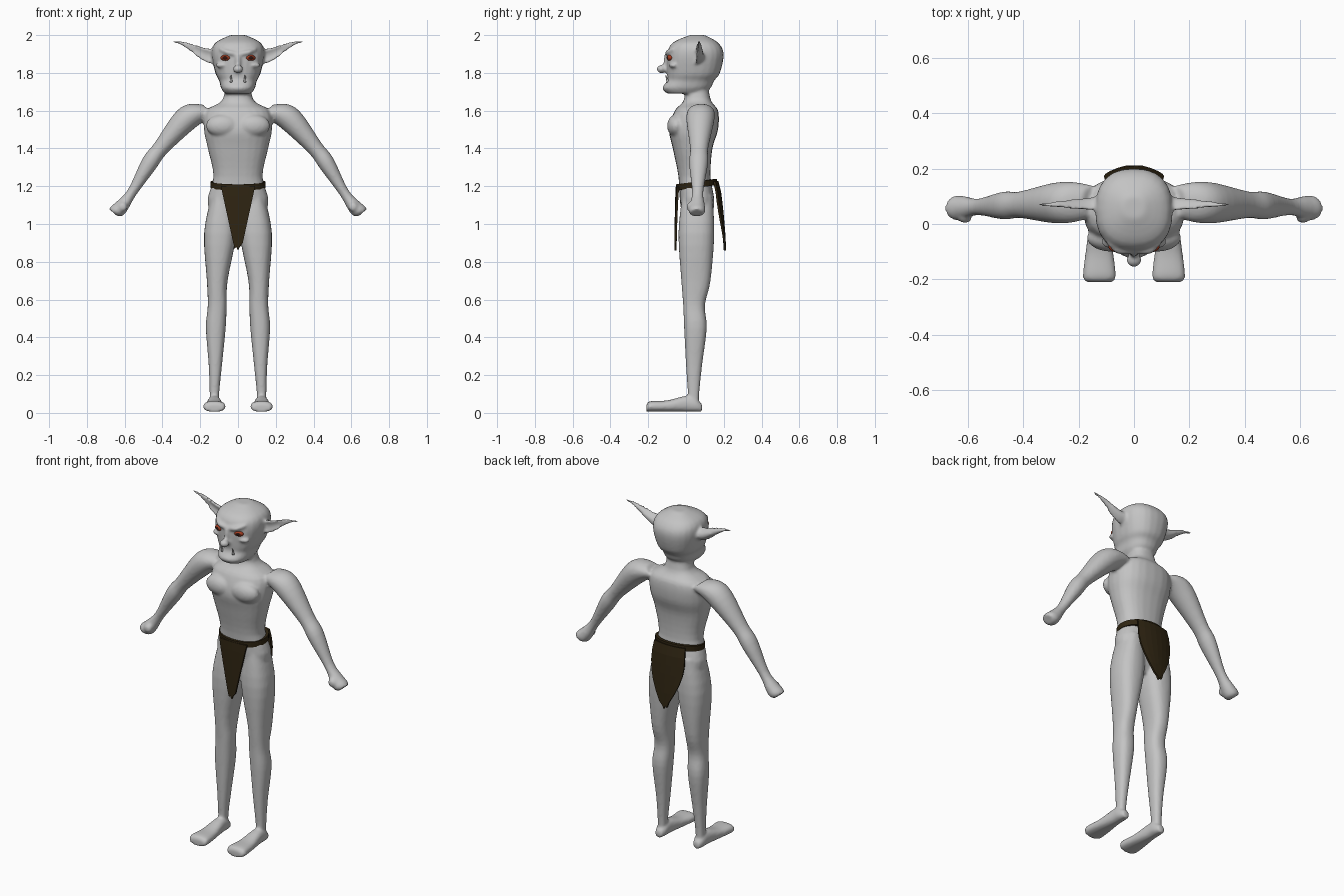
import bpy, bmesh
from math import sin, cos, pi, copysign
from mathutils import Matrix, Vector

default_cube = bpy.data.objects.get("Cube")
if default_cube:
    bpy.data.objects.remove(default_cube)


def material(name, colour):
    mat = bpy.data.materials.new(name)
    mat.use_nodes = True
    mat.diffuse_color = (*colour, 1)
    shader = mat.node_tree.nodes["Principled BSDF"]
    shader.inputs["Base Color"].default_value = (*colour, 1)
    shader.inputs["Roughness"].default_value = .7
    return mat


SKIN = material("grey skin", (.55, .55, .55))
CLOTH = material("dark brown cloth", (.028, .018, .006))
RED = material("red eye", (.36, .045, .015))
PUPIL = material("dark pupil", (.03, .008, .005))
ACROSS, DEPTH, UP = Vector((1, 0, 0)), Vector((0, 1, 0)), Vector((0, 0, 1))
ARM_NORMAL = Vector((.75, 0, .66))


def finish(name, bm, *materials):
    bmesh.ops.recalc_face_normals(bm, faces=bm.faces[:])
    mesh = bpy.data.meshes.new(name)
    bm.to_mesh(mesh)
    bm.free()
    for mat in materials:
        mesh.materials.append(mat)
    obj = bpy.data.objects.new(name, mesh)
    bpy.context.collection.objects.link(obj)
    return obj


def lerp(start, end, t):
    return start + (end - start) * t


def smooth_path(stations, steps=4):
    """Catmull-Rom curve through stations of any dimension."""
    points = [Vector(station) for station in stations]
    points = [points[0]] + points + [points[-1]]
    path = []
    for before, start, end, after in zip(points, points[1:], points[2:], points[3:]):
        leave, arrive = (end - before) / 2, (after - start) / 2
        for step in range(steps):
            t = step / steps
            ease = t * t * (3 - 2 * t)
            path.append(lerp(start, end, ease) + leave * t * (1 - t) ** 2
                        - arrive * t * t * (1 - t))
    return path + [points[-1]]


def loft(bm, stations, u, v, side=1, power=2, bend=0, sides=24):
    """Skin rounded rings; a station is x, y, z, radius along u, radius along v."""
    rings = []
    for *centre, ru, rv in smooth_path(stations):
        ring = []
        for i in range(sides):
            c, s = cos(2 * pi * i / sides), sin(2 * pi * i / sides)
            along_u = ru * copysign(abs(c) ** (2 / power), c) + bend * rv * s * s
            along_v = rv * copysign(abs(s) ** (2 / power), s)
            point = Vector(centre) + u * along_u + v * along_v
            point.x *= side
            ring.append(bm.verts.new(point))
        rings.append(ring)
    for lower, upper in zip(rings, rings[1:]):
        for i in range(sides):
            bm.faces.new((lower[i - 1], lower[i], upper[i], upper[i - 1]))
    bm.faces.new(rings[0])
    bm.faces.new(rings[-1])


def stack(bm, rows, side=1):
    """Upright loft; a row is height, inner x, outer x, front y, back y."""
    loft(bm, [((inner + outer) / 2, (front + back) / 2, z, (outer - inner) / 2,
               (back - front) / 2) for z, inner, outer, front, back in rows],
         ACROSS, DEPTH, side, power=2.4)


def centred_stack(bm, rows):
    stack(bm, [(z, -width, width, front, back) for z, width, front, back in rows])


def blob(bm, centre, size):
    place = Matrix.LocRotScale(Vector(centre), None, Vector(size))
    bmesh.ops.create_uvsphere(bm, u_segments=24, v_segments=16, radius=1, matrix=place)


body = bmesh.new()

# Torso and neck
centred_stack(body, [
    (.95, .05, 0, .1), (1.1, .16, -.03, .15), (1.25, .13, -.04, .13),
    (1.4, .16, -.07, .14), (1.5, .18, -.09, .17), (1.6, .17, -.06, .17),
    (1.66, .08, -.01, .13), (1.8, .07, 0, .11)])

# Head with jutting jaw
centred_stack(body, [
    (1.69, .07, -.1, .08), (1.72, .09, -.125, .13), (1.76, .1, -.1, .15),
    (1.8, .12, -.1, .18), (1.9, .14, -.1, .2), (1.96, .12, -.07, .17),
    (2, .04, .02, .1)])

# Nose bridge and tip
blob(body, (0, -.1, 1.86), (.015, .02, .05))
blob(body, (0, -.13, 1.82), (.027, .025, .022))

for side in (1, -1):
    # Chest muscle
    blob(body, (side * .08, -.05, 1.52), (.09, .05, .06))

    # Leg
    stack(body, [
        (1.15, .03, .14, -.02, .14), (.95, .01, .18, -.04, .15),
        (.7, .055, .165, -.025, .13), (.57, .06, .16, -.015, .1),
        (.45, .065, .17, -.01, .11), (.25, .085, .155, 0, .085),
        (.1, .1, .15, .01, .07), (.03, .1, .15, .01, .07)], side)

    # Foot, resting flat from heel to toe
    foot = [(.085, .02, .02), (.05, .033, .035), (0, .036, .042),
            (-.1, .05, .03), (-.19, .06, .028), (-.21, .045, .018)]
    loft(body, [(.125, y, high + .006, wide, high) for y, wide, high in foot],
         ACROSS, UP, side, power=2.4)

    # Shoulder, arm and fist
    arm = [(.15, 1.6, .05), (.22, 1.59, .065), (.29, 1.54, .065), (.41, 1.4, .043),
           (.47, 1.32, .045), (.56, 1.17, .027), (.61, 1.1, .036), (.64, 1.07, .04),
           (.66, 1.06, .03)]
    loft(body, [(x, .09 - x / 20, z, r * 1.12, r) for x, z, r in arm],
         DEPTH, ARM_NORMAL, side)

    # Thumb
    blob(body, (side * .61, .02, 1.09), (.025, .016, .025))

    # Cupped ear tapering to a point
    ear = []
    for step in range(6):
        t = step / 5
        ear.append((lerp(.12, .345, t), lerp(.08, .07, t), 1.885 + .08 * sin(t * pi / 2) ** 2,
                    lerp(.02, .006, t), lerp(.006, .042, (1 - t * t) ** 2)))
    loft(body, ear, DEPTH, UP, side, bend=-.7)

    # Brow ridge and cheekbone
    loft(body, [(.01, -.1, 1.9, .01, .01), (.06, -.095, 1.91, .014, .013),
                (.1, -.06, 1.925, .01, .01)], DEPTH, UP, side)
    blob(body, (side * .08, -.065, 1.84), (.04, .025, .014))

skin = finish("body", body, SKIN)
blend = skin.modifiers.new("blend", 'REMESH')
blend.mode = 'VOXEL'
blend.voxel_size = .008
blend.use_smooth_shade = True
soften = skin.modifiers.new("soften", 'SMOOTH')
soften.iterations = 5

for side, label in ((1, "left"), (-1, "right")):
    # Eye with a dark pupil on its front
    bm = bmesh.new()
    blob(bm, (0, 0, 0), (1, 1, 1))
    for face in bm.faces:
        middle = face.calc_center_median()
        face.material_index = int(middle.y < 0 and middle.xz.length < .5)
        face.smooth = True
    bmesh.ops.scale(bm, vec=(.027, .016, .016), verts=bm.verts)
    bmesh.ops.rotate(bm, matrix=Matrix.Rotation(side * .25, 3, 'Z'), verts=bm.verts)
    bmesh.ops.translate(bm, vec=(side * .066, -.086, 1.88), verts=bm.verts)
    finish(label + "_eye", bm, RED, PUPIL)

    # Tusk
    bm = bmesh.new()
    loft(bm, [(.036, -.095, 1.75, .008, .008), (.038, -.108, 1.79, .002, .002)],
         ACROSS, DEPTH, side, sides=10)
    for face in bm.faces:
        face.smooth = True
    finish(label + "_tusk", bm, SKIN)


def thicken(obj, amount):
    solid = obj.modifiers.new("thickness", 'SOLIDIFY')
    solid.thickness = amount
    solid.offset = 0


# Belt, rising toward the back
bm = bmesh.new()
bmesh.ops.create_cone(bm, segments=40, radius1=1, radius2=1, depth=.032)
for vert in bm.verts:
    vert.co = (vert.co.x * .137, .056 + vert.co.y * .1, 1.208 + vert.co.z + vert.co.y * .014)
thicken(finish("belt", bm, CLOTH), .018)


def flap(name, heights, widths, depths, bulge, curve):
    """Hanging cloth, narrowing to a frayed hem and bowed across its width."""
    teeth = (0, .03, .02, .04, .02, .01, 0)
    rows, columns = 6, len(teeth) - 1
    bm = bmesh.new()
    grid = []
    for row in range(rows + 1):
        t = row / rows
        width = lerp(*widths, t) + bulge * sin(pi * t)
        line = []
        for column in range(columns + 1):
            x = width * (2 * column / columns - 1)
            z = lerp(*heights, t) - (teeth[column] if row == rows else 0)
            line.append(bm.verts.new((x, lerp(*depths, t ** .6) + curve * x * x, z)))
        grid.append(line)
    for above, below in zip(grid, grid[1:]):
        for i in range(columns):
            bm.faces.new((above[i], above[i + 1], below[i + 1], below[i]))
    thicken(finish(name, bm, CLOTH), .012)


flap("front_loincloth", (1.2, .9), (.09, .025), (-.048, -.056), 0, .8)
flap("back_loincloth", (1.225, .9), (.1, .03), (.166, .206), .035, -1.6)
